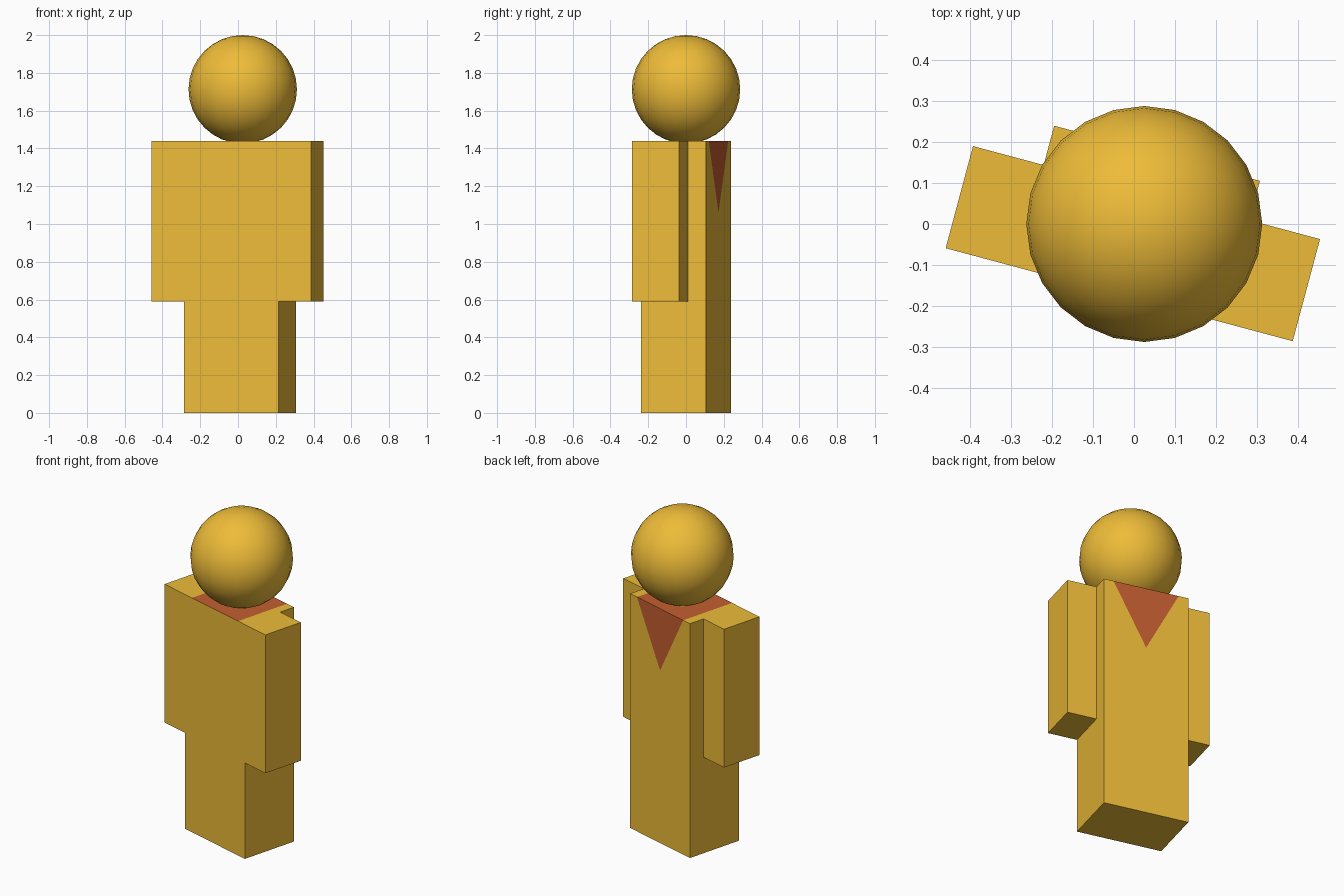
import bpy, bmesh, math
from mathutils import Matrix, Vector

if "Cube" in bpy.data.objects:
    bpy.data.objects.remove(bpy.data.objects["Cube"])

TURN = Matrix.Translation((0.01, 0, 0)) @ Matrix.Rotation(math.radians(-15), 4, 'Z')
HALF_W, HALF_D, TOP = 0.259, 0.178, 1.44
ARM_END, ARM_LOW, ARM_D = 0.437, 0.59, 0.257
SCARF_W, SCARF_TIP = 0.2, 1.06


def material(name, rgb):
    m = bpy.data.materials.new(name)
    m.diffuse_color = (*rgb, 1)
    m.use_nodes = True
    m.node_tree.nodes["Principled BSDF"].inputs["Base Color"].default_value = m.diffuse_color
    return m


gold = material("gold", (0.85, 0.5, 0.04))
rust = material("rust", (0.55, 0.11, 0.03))


def box_bm(lo, hi):
    lo, hi = Vector(lo), Vector(hi)
    bm = bmesh.new()
    bmesh.ops.create_cube(bm, size=1, matrix=Matrix.Translation((lo + hi) / 2)
                          @ Matrix.Diagonal((*(hi - lo), 1)))
    return bm


def add_object(name, bm, matrix, mats):
    me = bpy.data.meshes.new(name)
    bm.to_mesh(me)
    bm.free()
    for m in mats:
        me.materials.append(m)
    ob = bpy.data.objects.new(name, me)
    ob.matrix_world = matrix
    bpy.context.collection.objects.link(ob)
    return ob


# torso and legs block, sliced so the scarf lies flush on the top and back
bm = box_bm((-HALF_W, -HALF_D, 0), (HALF_W, HALF_D, TOP))
for s in (-1, 1):
    bmesh.ops.bisect_plane(bm, geom=bm.verts[:] + bm.edges[:] + bm.faces[:],
                           plane_co=(0, 0, SCARF_TIP),
                           plane_no=(s * (TOP - SCARF_TIP), 0, -SCARF_W))
bm.normal_update()
slope = (TOP - SCARF_TIP) / SCARF_W
for f in bm.faces:
    c = f.calc_center_median()
    inside = c.z > SCARF_TIP + slope * abs(c.x) + 0.001
    if inside and (f.normal.z > 0.5 or f.normal.y > 0.5):
        f.material_index = 1
add_object("torso", bm, TURN, [gold, rust])

# arms, flush with the front of the torso
for side, x0, x1 in (("left", -ARM_END, -HALF_W), ("right", HALF_W, ARM_END)):
    bm = box_bm((x0, -HALF_D, ARM_LOW), (x1, -HALF_D + ARM_D, TOP))
    add_object("arm_" + side, bm, TURN, [gold])

# head
bm = bmesh.new()
bmesh.ops.create_uvsphere(bm, u_segments=24, v_segments=16, radius=0.287)
for f in bm.faces:
    f.smooth = True
add_object("head", bm, Matrix.Translation((0.025, 0, 1.713)), [gold])
